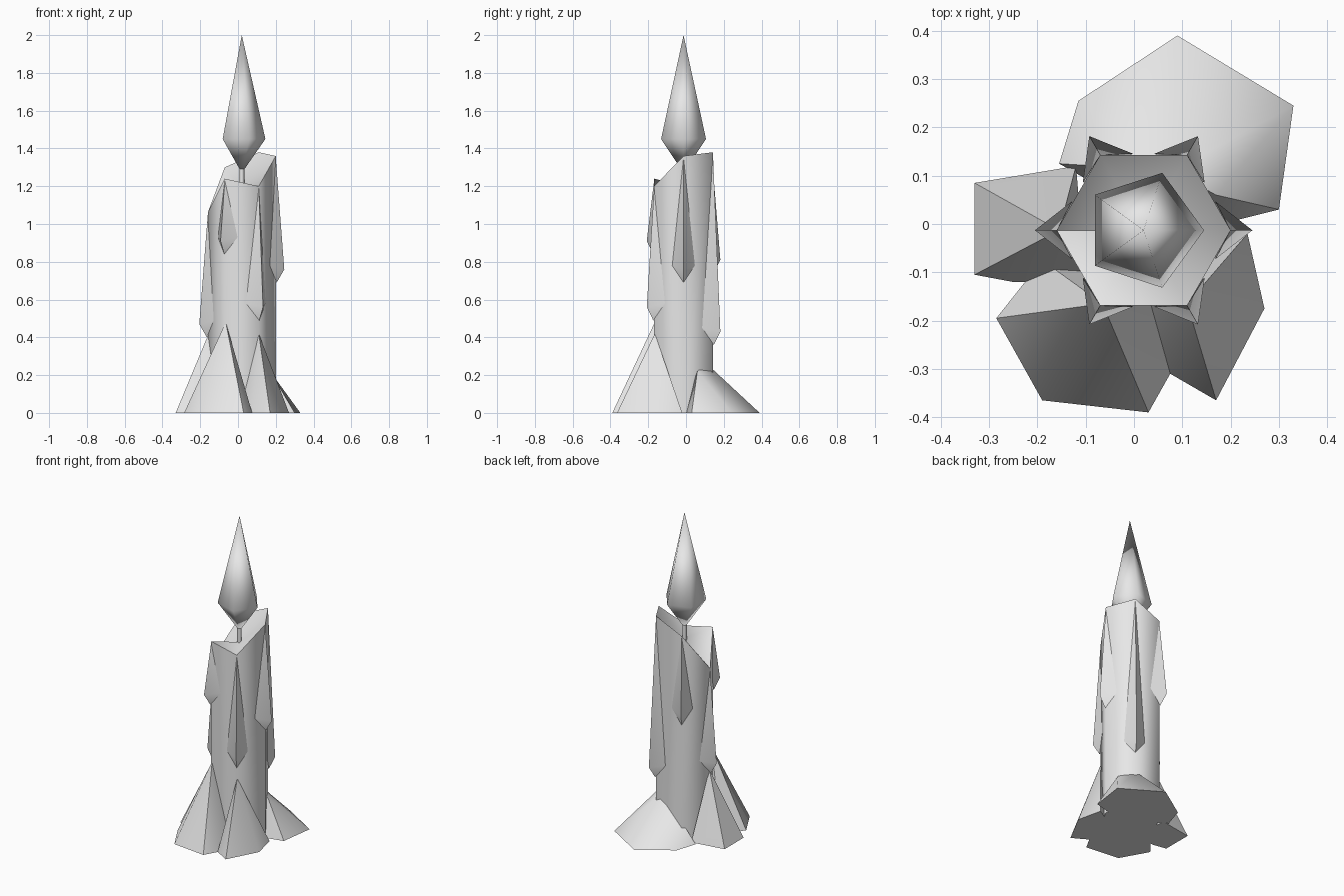
import bpy, bmesh, math
from mathutils import Vector

cube = bpy.data.objects.get("Cube")
if cube:
    bpy.data.objects.remove(cube, do_unlink=True)

grey = bpy.data.materials.new("plain_grey")
grey.use_nodes = True
grey.diffuse_color = (0.8, 0.8, 0.8, 1)
grey.node_tree.nodes["Principled BSDF"].inputs["Base Color"].default_value = (0.8, 0.8, 0.8, 1)

CENTRE = Vector((0.02, -0.013, 0))
RADIUS = 0.18


def finish(name, bm, angle):
    bmesh.ops.recalc_face_normals(bm, faces=bm.faces)
    mesh = bpy.data.meshes.new(name)
    bm.to_mesh(mesh)
    bm.free()
    mesh.materials.append(grey)
    obj = bpy.data.objects.new(name, mesh)
    bpy.context.collection.objects.link(obj)
    bpy.ops.object.select_all(action='DESELECT')
    obj.select_set(True)
    bpy.context.view_layer.objects.active = obj
    bpy.ops.object.shade_smooth_by_angle(angle=math.radians(angle))


def hull(name, points, angle=40):
    bm = bmesh.new()
    for p in points:
        bm.verts.new(p)
    result = bmesh.ops.convex_hull(bm, input=bm.verts)
    loose = [v for v in bm.verts if not v.link_faces]
    bmesh.ops.delete(bm, geom=loose, context='VERTS')
    finish(name, bm, angle)


def polar(radius, angle, z, side=0):
    out = Vector((math.cos(angle), math.sin(angle), 0))
    across = Vector((-out.y, out.x, 0))
    return CENTRE + out * radius + across * side + Vector((0, 0, z))


def skin(name, rings, angle):
    """Join rings of points; a ring of one point closes into a tip."""
    bm = bmesh.new()
    rings = [[bm.verts.new(p) for p in ring] for ring in rings]
    for low, high in zip(rings, rings[1:]):
        n = max(len(low), len(high))
        for i in range(n):
            j = (i + 1) % n
            corners = [low[i % len(low)], low[j % len(low)],
                       high[j % len(high)], high[i % len(high)]]
            bm.faces.new(list(dict.fromkeys(corners)))
    finish(name, bm, angle)


# Six-sided candle with an uneven rim and a sunken top
corners = [math.radians(60 * i) for i in range(6)]
rim = [1.36, 1.38, 1.30, 1.06, 1.24, 1.20]
skin("candle_body", [
    [polar(0, 0, 0)],
    [polar(RADIUS, a, 0) for a in corners],
    [polar(RADIUS, a, z) for a, z in zip(corners, rim)],
    [polar(0, 0, 1.2)]], 65)

# One wax drip down each corner
bulges = [0.76, 0.43, 0.81, 0.47, 0.91, 0.56]
for i, (a, top, z) in enumerate(zip(corners, rim, bulges)):
    t = 0.06
    flat = RADIUS - t * math.tan(math.radians(30)) + 0.003
    hull(f"wax_drip_{i + 1}", [
        polar(RADIUS, a, top - 0.01),
        polar(RADIUS + 0.045, a, z),
        polar(flat, a, z + 0.02, t), polar(flat, a, z + 0.02, -t),
        polar(RADIUS + 0.005, a, z - 0.07)], 70)

# Melted wax puddles around the foot
hull("back_puddle", [
    (0.09, 0.39, 0), (0.33, 0.245, 0), (0.30, 0.03, 0), (0.1, -0.02, 0),
    (-0.155, 0.125, 0), (-0.115, 0.255, 0),
    (0.08, 0.11, 0.26), (0.17, 0.06, 0.22)], 50)
hull("right_puddle", [
    (-0.33, 0.085, 0), (-0.33, -0.105, 0), (-0.25, -0.12, 0),
    (-0.12, 0.12, 0), (-0.1, -0.12, 0),
    (-0.28, 0.07, 0.08), (-0.28, -0.08, 0.08), (-0.155, -0.013, 0.42)], 50)
hull("front_puddle", [
    (-0.285, -0.195, 0), (-0.19, -0.365, 0), (0.03, -0.39, 0),
    (0.075, -0.31, 0), (0.06, -0.1, 0), (-0.19, -0.075, 0),
    (-0.18, -0.22, 0.08), (-0.03, -0.26, 0.14), (-0.065, -0.165, 0.48)], 50)
hull("left_puddle", [
    (0.27, -0.175, 0), (0.17, -0.365, 0), (0.075, -0.31, 0),
    (0.0, -0.15, 0), (0.235, -0.02, 0),
    (0.15, -0.23, 0.15), (0.11, -0.165, 0.42)], 50)

# Wick
pent = [math.radians(72 * i) for i in range(5)]
skin("wick", [[polar(0.014, a, z) for a in pent] for z in (1.19, 1.31)], 75)

# Five-sided flame
skin("flame", [
    [polar(0, 0, 1.27)],
    [polar(0.125, a, 1.45) for a in pent],
    [polar(0, 0, 2.0)]], 80)
